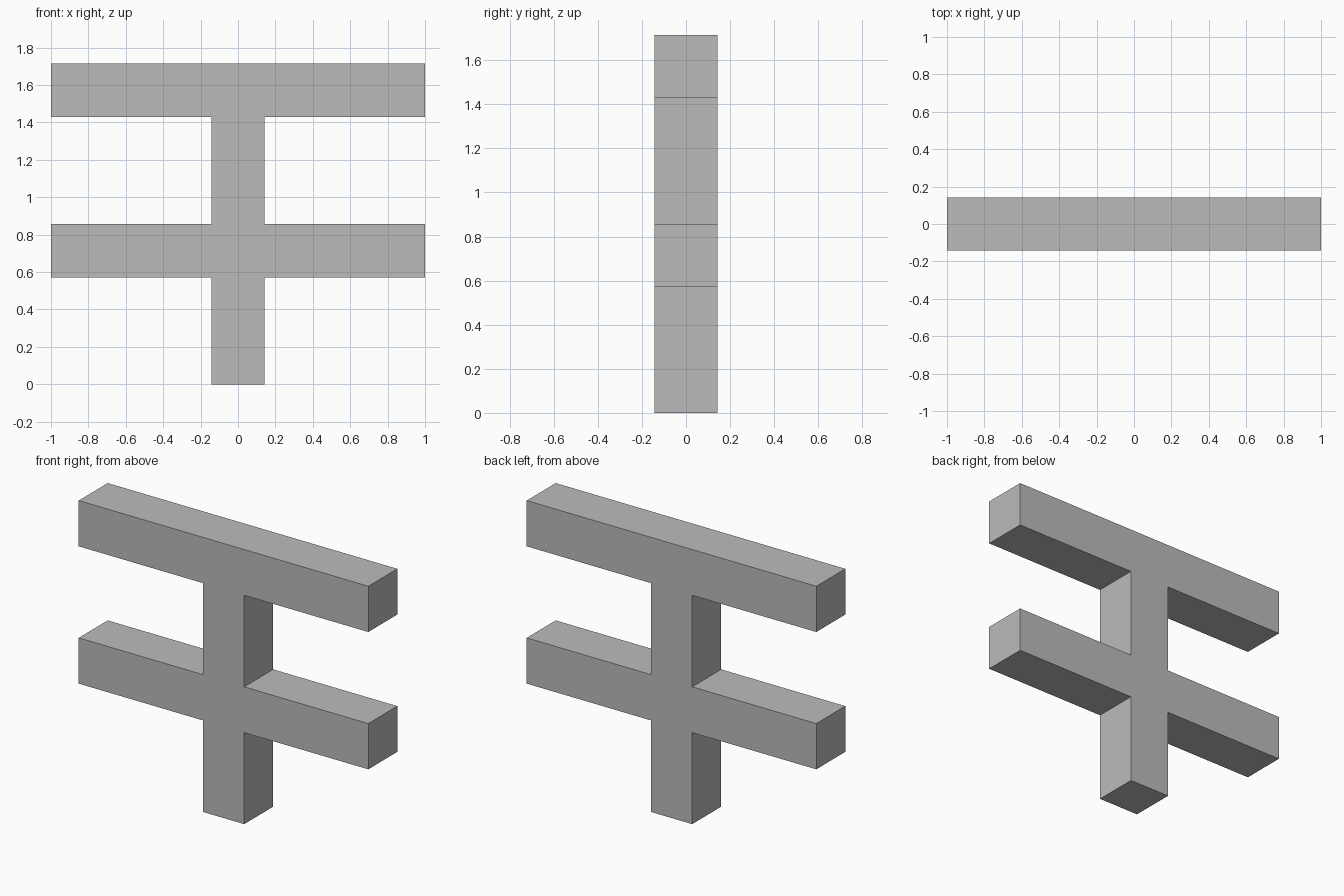
import bpy
import bmesh

cube = bpy.data.objects.get("Cube")
if cube:
    bpy.data.objects.remove(cube, do_unlink=True)

UNIT = 2 / 7          # thickness of every beam
HALF = UNIT / 2

# Plain grey material
grey = bpy.data.materials.new("plain grey")
grey.use_nodes = True
colour = (0.5, 0.5, 0.5, 1)
grey.diffuse_color = colour
grey.node_tree.nodes["Principled BSDF"].inputs["Base Color"].default_value = colour

# Outline of the left half: post with two cross beams, in beam thicknesses
half = [(HALF, 0)]
for level in (2, 5):
    low, high = level * UNIT, (level + 1) * UNIT
    half += [(HALF, low), (1, low), (1, high)]
    if level == 2:
        half.append((HALF, high))
outline = half + [(-x, z) for x, z in reversed(half)]

# Extrude the mirrored outline front to back as one solid
bm = bmesh.new()
face = bm.faces.new([bm.verts.new((x, -HALF, z)) for x, z in outline])
result = bmesh.ops.extrude_face_region(bm, geom=[face], use_keep_orig=True)
back = [g for g in result["geom"] if isinstance(g, bmesh.types.BMVert)]
bmesh.ops.translate(bm, verts=back, vec=(0, UNIT, 0))
bmesh.ops.recalc_face_normals(bm, faces=bm.faces)

mesh = bpy.data.meshes.new("post_with_cross_beams")
bm.to_mesh(mesh)
bm.free()
mesh.materials.append(grey)
post = bpy.data.objects.new("post_with_cross_beams", mesh)
bpy.context.collection.objects.link(post)
